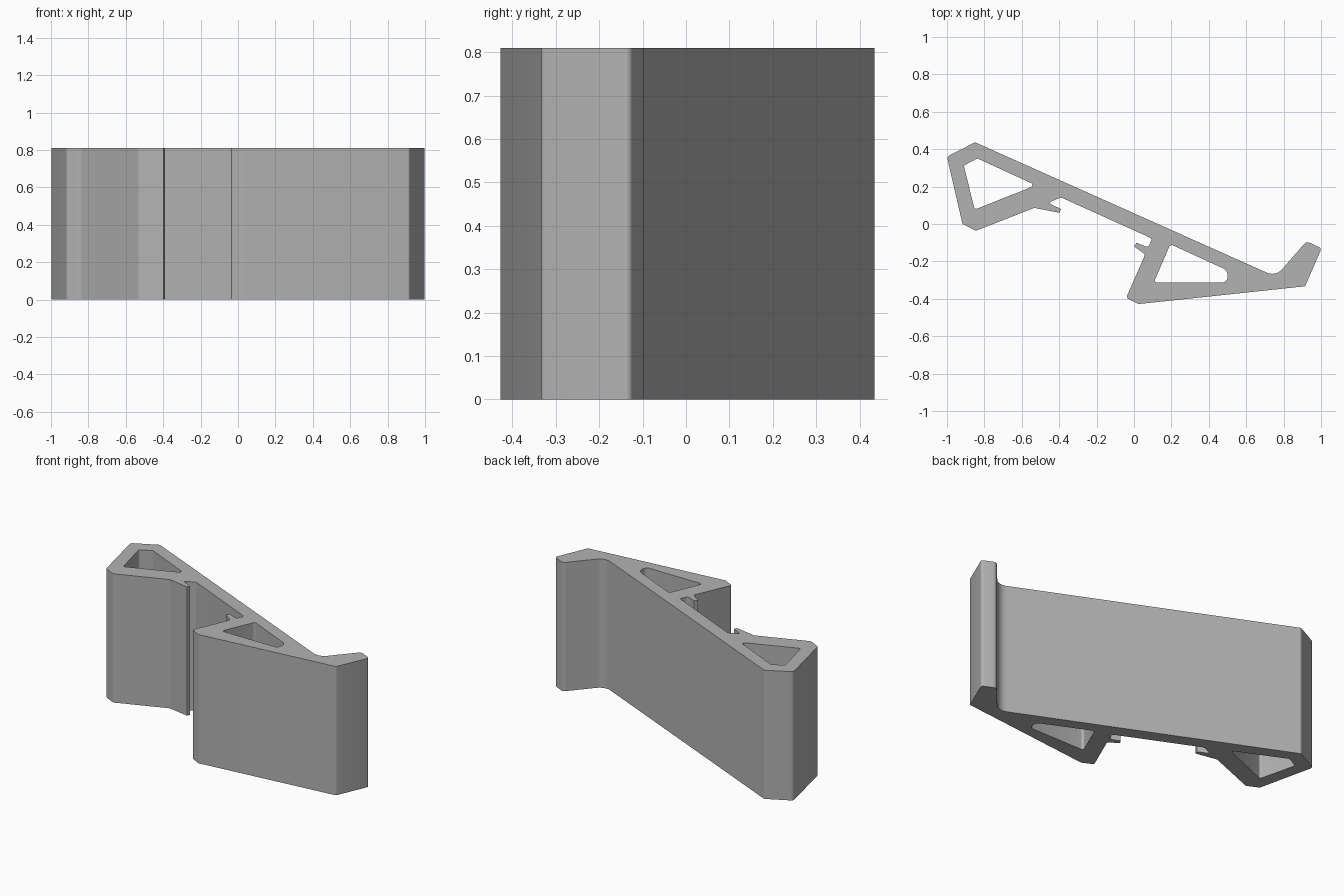
import bpy
import math
from mathutils import Vector

HEIGHT = 0.81

cube = bpy.data.objects.get("Cube")
if cube:
    bpy.data.objects.remove(cube, do_unlink=True)


def rounded(corners, steps=6):
    """Replace each (x, y, radius) corner by a tangent arc."""
    path = []
    for i, (x, y, r) in enumerate(corners):
        p = Vector((x, y))
        a = (Vector(corners[i - 1][:2]) - p).normalized()
        b = (Vector(corners[(i + 1) % len(corners)][:2]) - p).normalized()
        if r == 0:
            path.append(p)
            continue
        half = a.angle(b) / 2
        centre = p + (a + b).normalized() * r / math.sin(half)
        start = p + a * r / math.tan(half) - centre
        sweep = start.angle_signed(p + b * r / math.tan(half) - centre)
        for k in range(steps + 1):
            t = -sweep * k / steps
            c, s = math.cos(t), math.sin(t)
            path.append(centre + Vector((c * start.x - s * start.y,
                                         s * start.x + c * start.y)))
    return path


# Outer wall: back face, hooked lip, front foot, two clip barbs, rear foot
outline = [
    (-1, 0.36, 0.02), (-0.85, 0.437, 0.02), (0.758, -0.2815, 0.07),
    (0.922, -0.092, 0.025), (1.003, -0.13, 0.015), (0.915, -0.333, 0.01),
    (0.025, -0.428, 0.02), (-0.042, -0.395, 0.015), (0.06, -0.163, 0.012),
    (0, -0.12, 0), (0.014, -0.1, 0), (0.075, -0.126, 0.018),
    (0.097, -0.078, 0.012), (-0.39, 0.142, 0.012), (-0.46, 0.113, 0.008),
    (-0.39, 0.08, 0), (-0.398, 0.06, 0), (-0.533, 0.086, 0),
    (-0.845, -0.036, 0.02), (-0.917, 0, 0.015),
]
# Through openings in the rear and front feet
rear_opening = [(-0.91, 0.312, 0.01), (-0.838, 0.351, 0.015),
                (-0.525, 0.207, 0.012), (-0.852, 0.077, 0.012)]
front_opening = [(0.194, -0.108, 0.015), (0.5, -0.248, 0.038),
                 (0.5, -0.313, 0.03), (0.106, -0.313, 0.012)]

# Extruded profile with holes
curve = bpy.data.curves.new("clip_profile", "CURVE")
curve.dimensions = "2D"
curve.fill_mode = "BOTH"
curve.extrude = HEIGHT / 2
for loop in (outline, rear_opening, front_opening):
    points = rounded(loop)
    spline = curve.splines.new("POLY")
    spline.points.add(len(points) - 1)
    for point, co in zip(spline.points, points):
        point.co = (co.x, co.y, 0, 1)
    spline.use_cyclic_u = True

clip = bpy.data.objects.new("angled_clip_body", curve)
bpy.context.collection.objects.link(clip)
clip.location.z = HEIGHT / 2

# Plain grey material
grey = bpy.data.materials.new("plain_grey")
grey.use_nodes = True
colour = (0.45, 0.45, 0.45, 1)
grey.diffuse_color = colour
grey.node_tree.nodes["Principled BSDF"].inputs["Base Color"].default_value = colour
curve.materials.append(grey)

# Turn into a clean welded mesh
bpy.ops.object.select_all(action="DESELECT")
clip.select_set(True)
bpy.context.view_layer.objects.active = clip
bpy.ops.object.convert(target="MESH")
bpy.ops.object.mode_set(mode="EDIT")
bpy.ops.mesh.select_all(action="SELECT")
bpy.ops.mesh.remove_doubles(threshold=0.0001)
bpy.ops.mesh.normals_make_consistent(inside=False)
bpy.ops.object.mode_set(mode="OBJECT")
bpy.ops.object.shade_smooth_by_angle(angle=math.radians(30))
